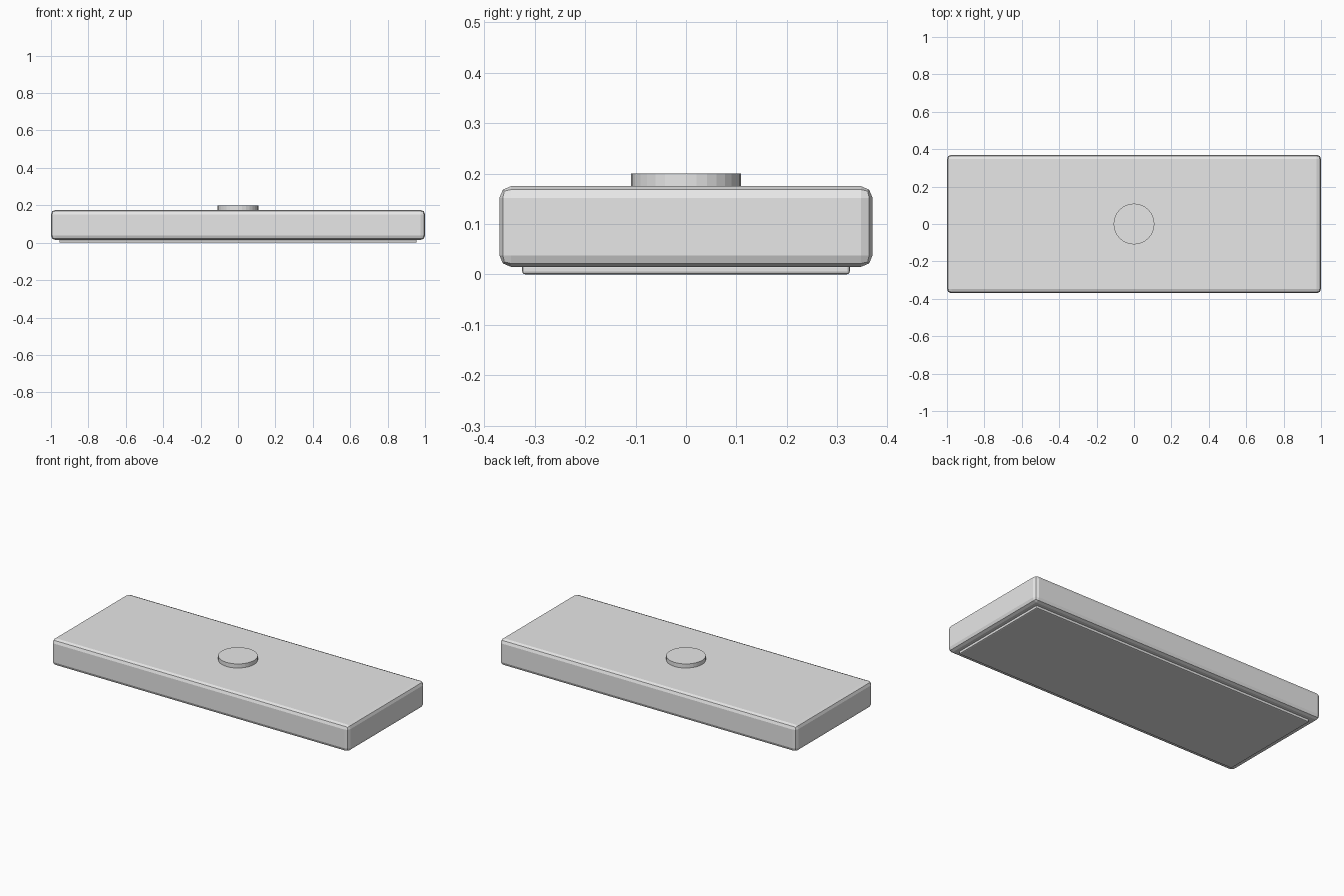
import bpy

cube = bpy.data.objects.get("Cube")
if cube:
    bpy.data.objects.remove(cube, do_unlink=True)

# Single light grey material
grey = bpy.data.materials.new("light_grey")
grey.use_nodes = True
colour = (0.8, 0.8, 0.8, 1)
grey.diffuse_color = colour
grey.node_tree.nodes["Principled BSDF"].inputs["Base Color"].default_value = colour


def bevelled_box(name, width, depth, bottom, top, bevel):
    """Box with two-step rounded edges, centred on x and y."""
    bpy.ops.mesh.primitive_cube_add(size=1, location=(0, 0, (bottom + top) / 2))
    box = bpy.context.object
    box.name = name
    box.scale = (width, depth, top - bottom)
    bpy.ops.object.transform_apply(location=False, rotation=False, scale=True)
    rounding = box.modifiers.new("rounded_edges", "BEVEL")
    rounding.width = bevel
    rounding.segments = 2
    box.data.materials.append(grey)
    return box


# Main slab and the slightly smaller plate beneath it
bevelled_box("body", 2.0, 0.74, 0.015, 0.175, 0.023)
bevelled_box("base_plate", 1.91, 0.65, 0.0, 0.02, 0.006)

# Round button on top, sunk a little into the slab
bottom, top = 0.165, 0.2
bpy.ops.mesh.primitive_cylinder_add(
    vertices=32, radius=0.109, depth=top - bottom, location=(0, 0, (bottom + top) / 2))
button = bpy.context.object
button.name = "button"
button.data.materials.append(grey)
